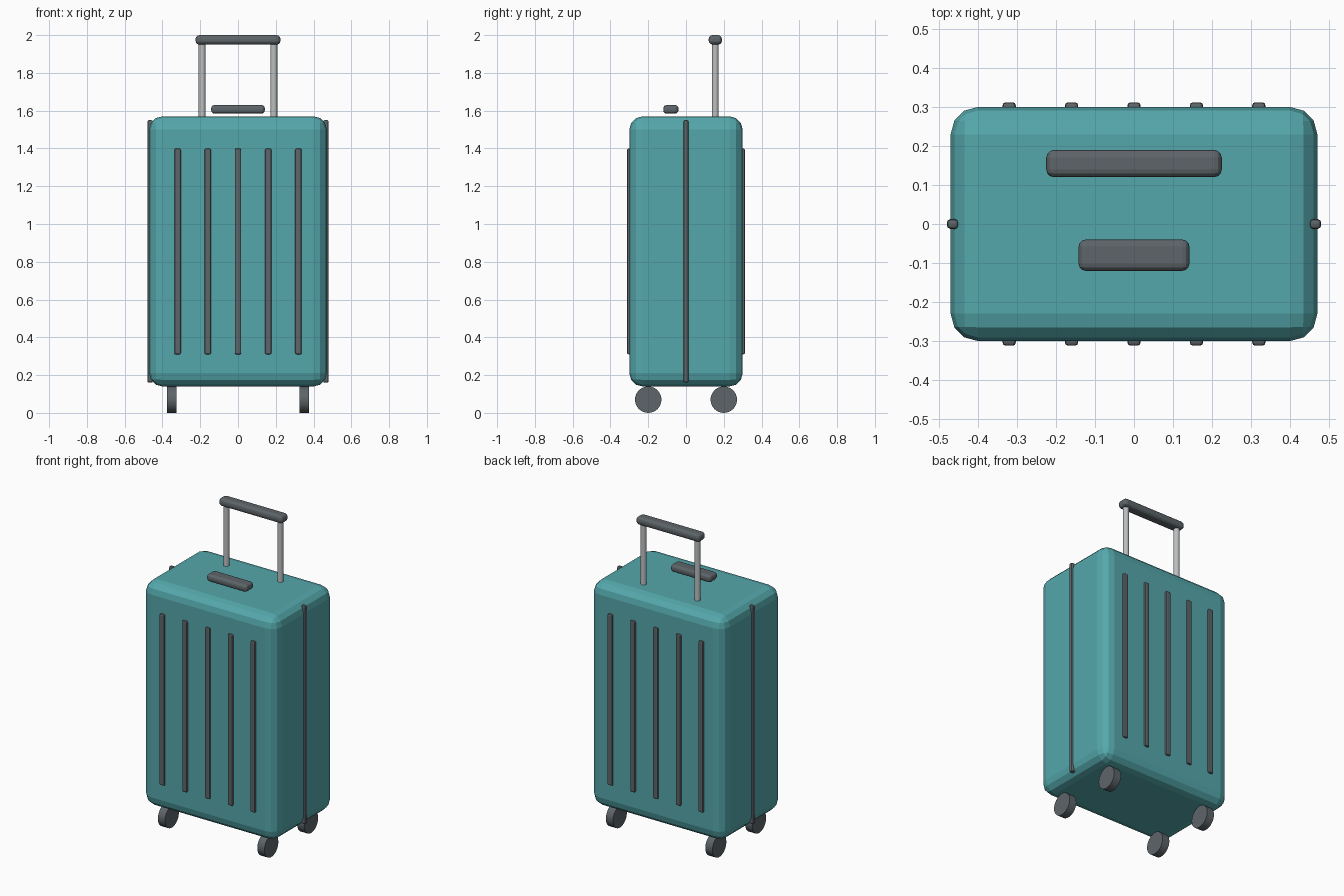
import bpy, math

if "Cube" in bpy.data.objects:
    bpy.data.objects.remove(bpy.data.objects["Cube"])


def material(name, rgb):
    m = bpy.data.materials.new(name)
    m.diffuse_color = (*rgb, 1)
    m.use_nodes = True
    m.node_tree.nodes["Principled BSDF"].inputs["Base Color"].default_value = m.diffuse_color
    return m


TEAL = material("teal shell", (0.09, 0.39, 0.41))
DARK = material("dark grey trim", (0.11, 0.13, 0.14))
METAL = material("light grey metal", (0.50, 0.52, 0.53))


def box(name, centre, size, bevel, segments, mat):
    bpy.ops.mesh.primitive_cube_add(size=1, location=centre)
    o = bpy.context.object
    o.name = name
    o.scale = size
    bpy.ops.object.transform_apply(location=False, rotation=False, scale=True)
    b = o.modifiers.new("rounded edges", 'BEVEL')
    b.width = bevel
    b.segments = segments
    o.data.materials.append(mat)
    return o


def cylinder(name, centre, radius, depth, sides, mat, rot=(0, 0, 0)):
    bpy.ops.mesh.primitive_cylinder_add(vertices=sides, radius=radius, depth=depth,
                                        location=centre, rotation=rot)
    o = bpy.context.object
    o.name = name
    o.data.materials.append(mat)
    bpy.ops.object.shade_smooth_by_angle(angle=math.radians(35))
    return o


# Hard shell
box("shell", (0, 0, 0.855), (0.94, 0.60, 1.43), 0.07, 3, TEAL)

# Ribs on front and back
for side, label in ((-1, "front"), (1, "back")):
    for i in range(5):
        box(f"{label}_rib_{i + 1}", (-0.32 + 0.16 * i, side * 0.30, 0.855),
            (0.034, 0.024, 1.09), 0.008, 2, DARK)

# Side zips, wheels and telescopic rods
for sx, label in ((-1, "left"), (1, "right")):
    box(f"{label}_zip", (sx * 0.465, 0, 0.855), (0.03, 0.025, 1.39), 0.009, 2, DARK)
    cylinder(f"{label}_rod", (sx * 0.19, 0.155, 1.755), 0.018, 0.43, 16, METAL)
    for sy, end in ((-1, "front"), (1, "back")):
        cylinder(f"{end}_{label}_wheel", (sx * 0.35, sy * 0.20, 0.07), 0.07, 0.05, 32,
                 DARK, (0, math.pi / 2, 0))

# Pull handle and carry handle
box("pull_handle", (0, 0.155, 1.975), (0.45, 0.07, 0.05), 0.02, 3, DARK)
box("carry_handle", (0, -0.08, 1.607), (0.284, 0.08, 0.046), 0.018, 3, DARK)
